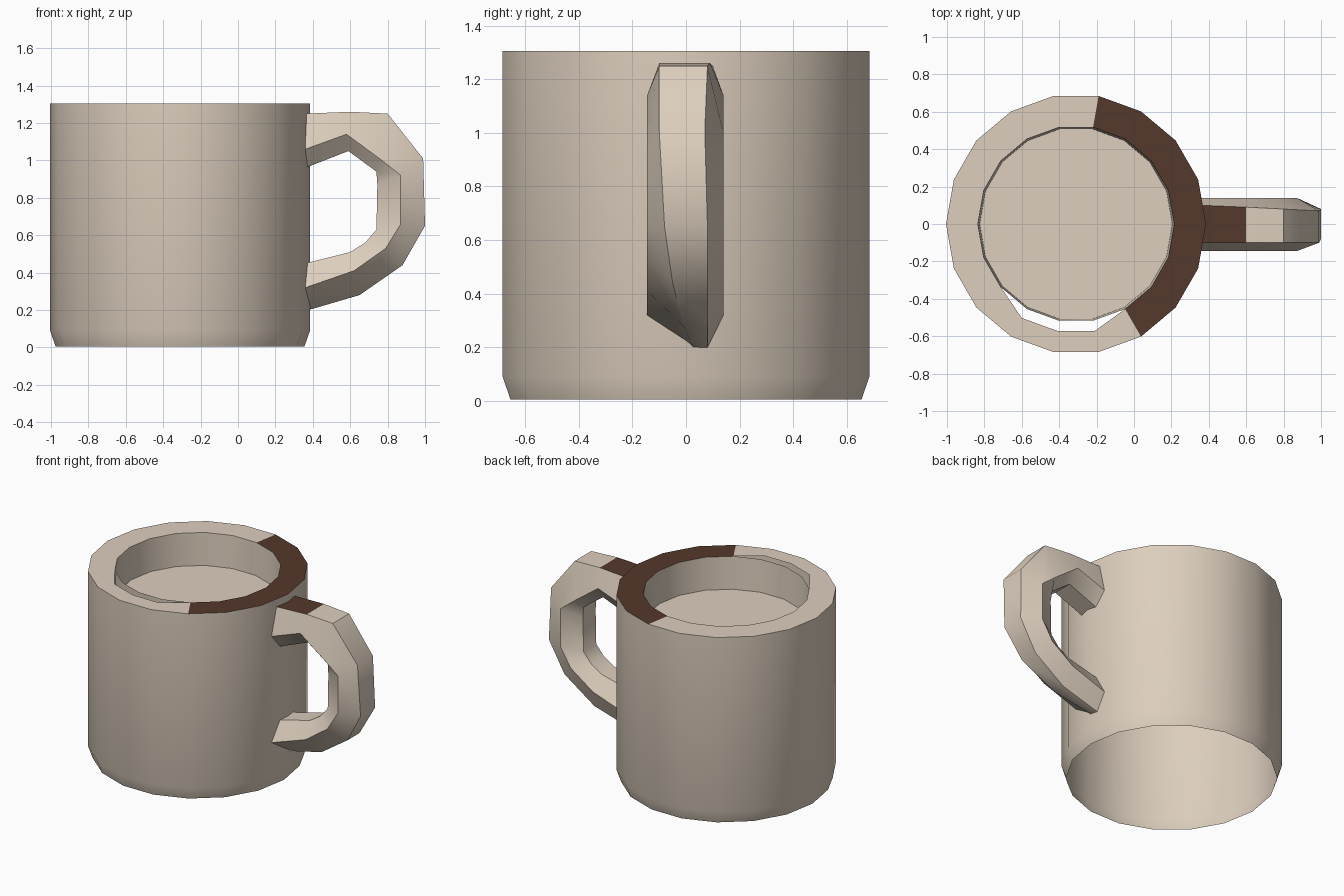
import bpy, math

if "Cube" in bpy.data.objects:
    bpy.data.objects.remove(bpy.data.objects["Cube"])

CX, SIDES = -0.31, 18


def material(name, color):
    m = bpy.data.materials.new(name)
    m.diffuse_color = color
    m.use_nodes = True
    m.node_tree.nodes["Principled BSDF"].inputs["Base Color"].default_value = m.diffuse_color
    return m


CREAM = material("cream_glaze", (0.72, 0.62, 0.51, 1))
BROWN = material("brown_glaze", (0.09, 0.04, 0.025, 1))


def add_object(name, verts, faces, brown=()):
    me = bpy.data.meshes.new(name)
    me.from_pydata(verts, [], faces)
    me.materials.append(CREAM)
    me.materials.append(BROWN)
    for i in brown:
        me.polygons[i].material_index = 1
    ob = bpy.data.objects.new(name, me)
    bpy.context.collection.objects.link(ob)
    bpy.ops.object.select_all(action='DESELECT')
    ob.select_set(True)
    bpy.context.view_layer.objects.active = ob
    bpy.ops.object.shade_smooth_by_angle(angle=math.radians(40))
    return ob


def ring(radius, z):
    return [(CX + radius * math.cos(2 * math.pi * i / SIDES),
             radius * math.sin(2 * math.pi * i / SIDES), z) for i in range(SIDES)]


def bridge(rings, sides):
    return [(r * sides + i, r * sides + (i + 1) % sides,
             (r + 1) * sides + (i + 1) % sides, (r + 1) * sides + i)
            for r in range(rings - 1) for i in range(sides)]


# Outer wall, slightly tucked in at the open foot
add_object("outer_wall", ring(0.665, 0.005) + ring(0.695, 0.09) + ring(0.695, 1.305),
           bridge(3, SIDES))

# Inner wall and the raised floor inside
add_object("inner_wall", ring(0.525, 1.305) + ring(0.515, 1.08), bridge(2, SIDES))
add_object("inner_floor", ring(0.515, 1.08), [tuple(range(SIDES))])

# Rim: brown on the handle side, with a narrow gap at the front
inner = ring(0.525, 1.305)
gap = ring(0.58, 1.305)
for i in (12, 13, 14):
    inner[i] = gap[i]
brown = [i for i in range(SIDES) if i < 4 or i >= 15]
add_object("rim", ring(0.695, 1.305) + inner,
           [f[::-1] for f in bridge(2, SIDES)], brown)

# Handle stations: outer (x, z), middle (x, z), inner (x, z), outer edge y range
stations = [
    ((0.36, 1.25), (0.36, 1.06), (0.36, 0.96), (-0.10, 0.10)),
    ((0.60, 1.26), (0.58, 1.14), (0.59, 1.05), (-0.10, 0.09)),
    ((0.80, 1.25), (0.77, 1.00), (0.74, 0.94), (-0.10, 0.08)),
    ((0.99, 1.01), (0.87, 0.92), (0.745, 0.87), (-0.10, 0.07)),
    ((1.00, 0.65), (0.87, 0.66), (0.74, 0.63), (-0.08, 0.08)),
    ((0.88, 0.44), (0.79, 0.53), (0.68, 0.56), (-0.05, 0.08)),
    ((0.65, 0.28), (0.62, 0.41), (0.60, 0.51), (-0.01, 0.08)),
    ((0.36, 0.195), (0.36, 0.32), (0.36, 0.45), (0.03, 0.08)),
]
verts = []
for (ox, oz), (mx, mz), (ix, iz), (y0, y1) in stations:
    verts += [(ox, y0, oz), (ox, y1, oz), (mx, 0.14, mz),
              (ix, 0.07, iz), (ix, -0.07, iz), (mx, -0.145, mz)]
faces = [f[::-1] for f in bridge(len(stations), 6)]
n = len(verts)
faces += [tuple(range(6)), tuple(range(n - 1, n - 7, -1))]
add_object("handle", verts, [f[::-1] for f in faces], brown=[0])
